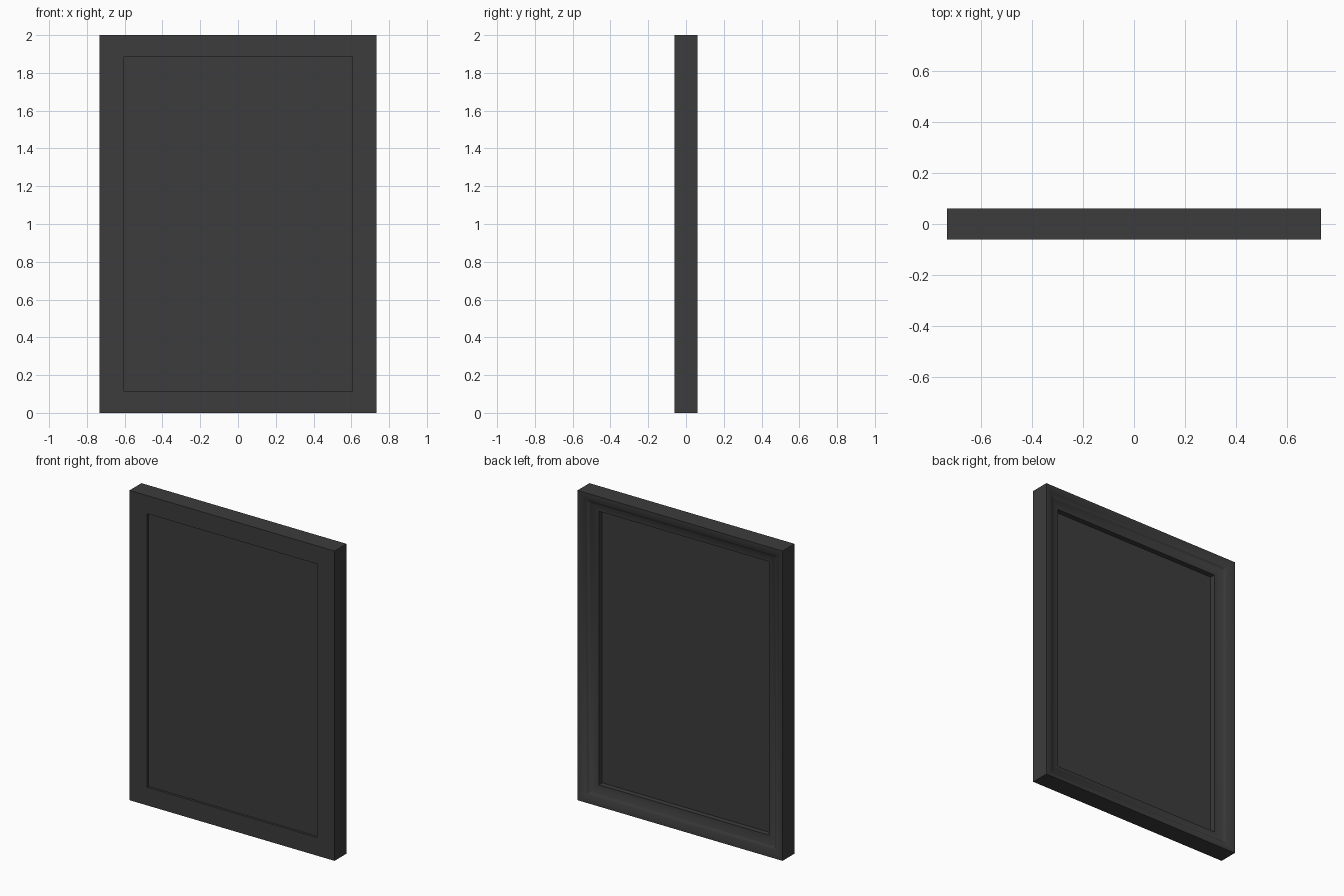
import bpy, math

if "Cube" in bpy.data.objects:
    bpy.data.objects.remove(bpy.data.objects["Cube"])

W, H, D = 0.7325, 2.0, 0.061      # half width, height, half depth
IX, IZ = 0.125, 0.117             # rail widths (sides, top and bottom)
LIP = 0.021                       # y of the inner lip on the moulded side

mat = bpy.data.materials.new("dark_grey")
mat.diffuse_color = (0.045, 0.045, 0.045, 1)
mat.use_nodes = True
mat.node_tree.nodes["Principled BSDF"].inputs["Base Color"].default_value = mat.diffuse_color


def make_object(name, verts, faces):
    me = bpy.data.meshes.new(name)
    me.from_pydata(verts, [], faces)
    me.update()
    ob = bpy.data.objects.new(name, me)
    bpy.context.collection.objects.link(ob)
    me.materials.append(mat)
    return ob


def rect(t, y):
    """Rectangle of four corners, inset by fraction t of the rail width."""
    x, z = W - IX * t, IZ * t
    return [(-x, y, z), (x, y, z), (x, y, H - z), (-x, y, H - z)]


# Frame: closed moulding profile (flat front, ogee back) swept around mitred corners
profile = [(0, -D), (1, -D), (1, LIP)]
steps = 10
for i in range(1, steps + 1):
    t = 1 - i / steps
    profile.append((t, LIP + (D - LIP) * (1 + math.cos(math.pi * t)) / 2))

verts = [v for t, y in profile for v in rect(t, y)]
n = len(profile)
faces = []
for i in range(n):
    j = (i + 1) % n
    for k in range(4):
        m = (k + 1) % 4
        faces.append((i * 4 + k, i * 4 + m, j * 4 + m, j * 4 + k))
frame = make_object("frame", verts, faces)

# Panel set into the frame, slightly recessed at the front and deeper at the back
panel_verts = rect(1, -D + 0.015) + rect(1, -0.013)
panel_faces = [(0, 1, 2, 3), (7, 6, 5, 4)]
panel_faces += [(k, k + 4, (k + 1) % 4 + 4, (k + 1) % 4) for k in range(4)]
make_object("panel", panel_verts, panel_faces)

# Smooth moulding, sharp edges kept
bpy.ops.object.select_all(action='DESELECT')
frame.select_set(True)
bpy.context.view_layer.objects.active = frame
bpy.ops.object.shade_smooth_by_angle(angle=math.radians(35))
